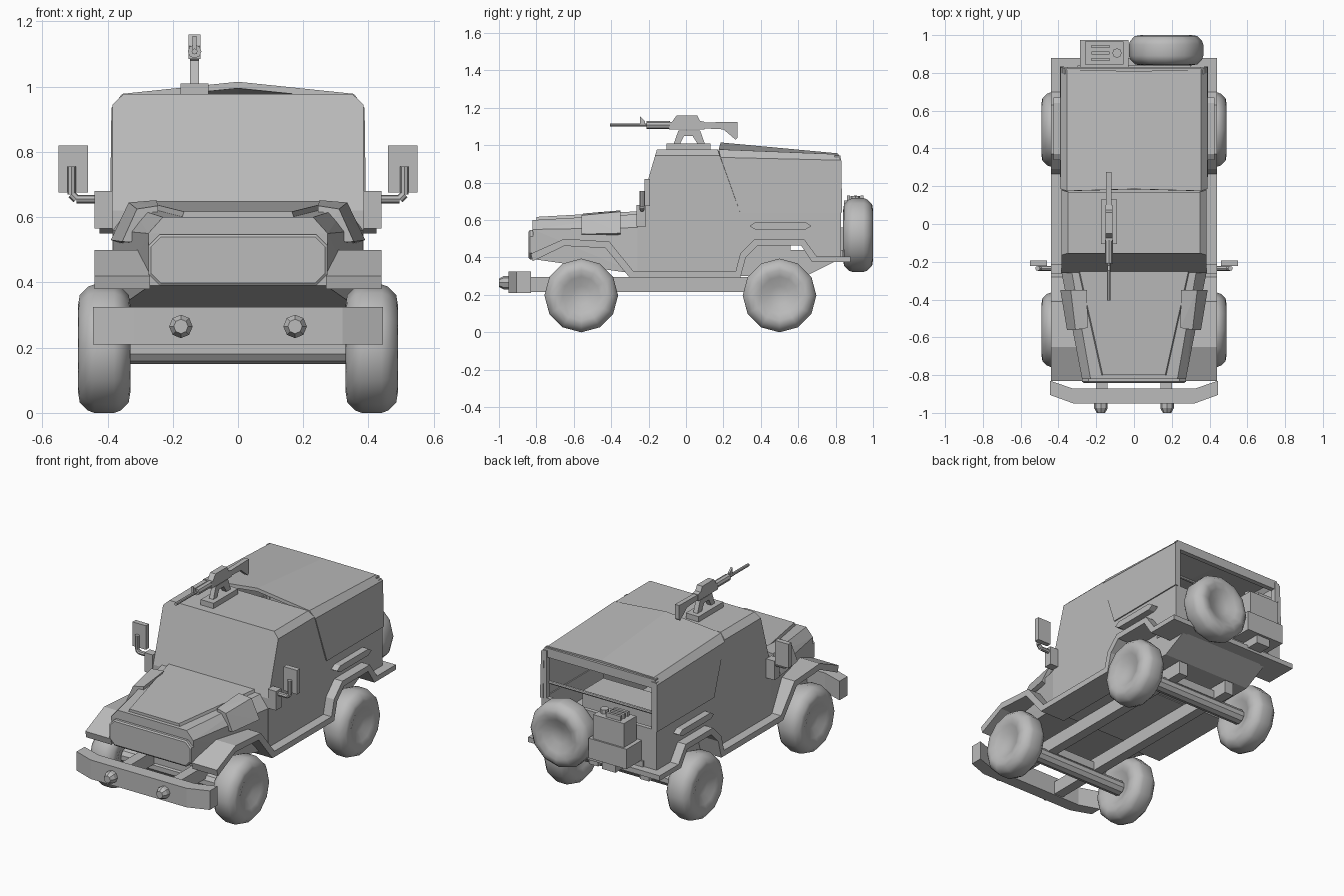
import bpy, bmesh, math
from mathutils import Vector, Matrix

cube = bpy.data.objects.get("Cube")
if cube:
    bpy.data.objects.remove(cube)

paint = bpy.data.materials.new("plain_grey")
paint.use_nodes = True
GREY = (0.5, 0.5, 0.5, 1)
paint.diffuse_color = GREY
paint.node_tree.nodes["Principled BSDF"].inputs["Base Color"].default_value = GREY


def finish(name, bm, smooth=False):
    bmesh.ops.recalc_face_normals(bm, faces=bm.faces)
    mesh = bpy.data.meshes.new(name)
    bm.to_mesh(mesh)
    bm.free()
    mesh.materials.append(paint)
    for p in mesh.polygons:
        p.use_smooth = smooth
    ob = bpy.data.objects.new(name, mesh)
    bpy.context.collection.objects.link(ob)
    return ob


def box(name, x, y, z):
    """Box from (low, high) ranges."""
    bm = bmesh.new()
    bmesh.ops.create_cube(bm, size=1)
    for v in bm.verts:
        v.co = [r[0] if c < 0 else r[1] for c, r in zip(v.co, (x, y, z))]
    return finish(name, bm)


def prism(name, points, lo, hi, axis="x"):
    """Extrude a flat outline along one axis."""
    place = {"x": lambda p, d: (d, p[0], p[1]),
             "y": lambda p, d: (p[0], d, p[1]),
             "z": lambda p, d: (p[0], p[1], d)}[axis]
    bm = bmesh.new()
    face = bm.faces.new([bm.verts.new(place(p, lo)) for p in points])
    new = bmesh.ops.extrude_face_region(bm, geom=[face])["geom"]
    shift = Vector(place((0, 0), hi - lo))
    bmesh.ops.translate(bm, vec=shift, verts=[g for g in new if isinstance(g, bmesh.types.BMVert)])
    return finish(name, bm)


def hull(name, points, mirrored=False, drop=None):
    """Convex solid, optionally with open sides."""
    if mirrored:
        points = points + [(-x, y, z) for x, y, z in points]
    bm = bmesh.new()
    for p in points:
        bm.verts.new(p)
    bmesh.ops.convex_hull(bm, input=bm.verts)
    bmesh.ops.dissolve_limit(bm, angle_limit=0.02, verts=bm.verts, edges=bm.edges)
    bm.normal_update()
    if drop:
        bmesh.ops.delete(bm, geom=[f for f in bm.faces if drop(f.normal)], context="FACES")
    return finish(name, bm)


def lathe(name, profile, centre, axis, steps=12, smooth=True):
    """Turn (along, radius) points about an axis."""
    bm = bmesh.new()
    verts = [bm.verts.new((r, 0, a)) for a, r in profile]
    edges = [bm.edges.new(pair) for pair in zip(verts, verts[1:])]
    bmesh.ops.spin(bm, geom=verts + edges, cent=(0, 0, 0), axis=(0, 0, 1),
                   angle=math.tau, steps=steps, use_duplicate=False)
    bmesh.ops.remove_doubles(bm, verts=bm.verts, dist=0.0005)
    turn = Vector((0, 0, 1)).rotation_difference(Vector(axis)).to_matrix().to_4x4()
    bmesh.ops.transform(bm, matrix=Matrix.Translation(centre) @ turn, verts=bm.verts)
    return finish(name, bm, smooth)


def rod(name, a, b, r, steps=8):
    d = Vector(b) - Vector(a)
    return lathe(name, [(0, 0), (0, r), (d.length, r), (d.length, 0)], a, d.normalized(), steps, False)


def shell(ob, thickness):
    mod = ob.modifiers.new("thickness", "SOLIDIFY")
    mod.thickness = thickness
    mod.offset = -1


# Cab: one tapered shell, open below and behind
shell(hull("cab", [(.385, -.26, .31), (.385, -.26, .62), (.385, -.165, .945), (.35, -.155, .978),
                   (.385, .18, .945), (.35, .17, .978), (.385, .29, .64), (.385, .29, .31)],
           True, lambda n: n.y > .5 or n.z < -.5), .015)

# Canopy: arched shell running from the slanted pillar to the open rear
bm = bmesh.new()
half = [(.392, .64, .29, .835, .64), (.388, .935, .185, .83, .92), (.355, .978, .175, .815, .952), (0, 1.015, .185, .81, .957)]
arch = half + [(-h[0], *h[1:]) for h in half[-2::-1]]
rows = [(bm.verts.new((x, y0, z0)), bm.verts.new((x, y1, z1))) for x, z0, y0, y1, z1 in arch]
for a, b in zip(rows, rows[1:]):
    bm.faces.new((a[0], a[1], b[1], b[0]))
canopy = finish("canopy", bm)
shell(canopy, .02)
box("rear_opening_header", (-.37, .37), (.795, .825), (.89, .945))
rod("rear_opening_bar", (-.37, .80, .73), (.37, .80, .73), .01)

# Rear tub, floor and tailgate
tub = [(.26, .31), (.30, .42), (.37, .49), (.63, .49), (.69, .40), (.83, .40), (.83, .645), (.27, .645)]
for s, side in ((1, "left"), (-1, "right")):
    prism("tub_side_" + side, tub, s * .365, s * .385)
    box("rear_opening_post_" + side, sorted((s * .35, s * .38)), (.80, .83), (.62, .93))
box("tailgate", (-.38, .38), (.805, .83), (.40, .645))
prism("rear_floor", [(.26, .30), (.64, .30), (.84, .40), (.84, .44), (.26, .44)], -.30, .30)
box("cab_floor", (-.38, .38), (-.26, .27), (.295, .32))
box("rear_plate", (-.44, .44), (.80, .88), (.375, .405))
box("rear_bench", (-.30, .30), (.36, .56), (.44, .60))

# Engine bay and raised bonnet panel
hull("engine_bay", [(.385, -.25, .31), (.385, -.25, .56), (.33, -.25, .632), (.27, -.81, .39),
                    (.275, -.82, .55), (.23, -.82, .60)], True)
hull("bonnet_panel", [(.30, -.24, .62), (.29, -.24, .648), (.175, -.80, .59), (.165, -.80, .617)], True)

# Grille: chamfered frame with a recessed centre
def octagon(w, low, high, c):
    q = [(w, low + c), (w, high - c), (w - c, high), (-w + c, high)]
    return q + [(-w, high - c), (-w, low + c), (-w + c, low), (w - c, low)]

bm = bmesh.new()
face = bm.faces.new([bm.verts.new((x, -.835, z)) for x, z in octagon(.275, .39, .547, .035)])
back = bmesh.ops.extrude_face_region(bm, geom=[face])["geom"]
bmesh.ops.translate(bm, vec=(0, .04, 0), verts=[g for g in back if isinstance(g, bmesh.types.BMVert)])
bm.normal_update()
front = min(bm.faces, key=lambda f: f.calc_center_median().y)
bmesh.ops.inset_region(bm, faces=[front], thickness=.009, depth=-.006)
finish("grille", bm)

# Wheel-arch and sill strip on both sides
top = [(-.83, .42), (-.65, .50), (-.41, .485), (-.28, .325), (.265, .325), (.29, .42), (.37, .50), (.63, .50), (.70, .405), (.84, .405)]
low = [(.84, .375), (.675, .375), (.615, .465), (.385, .465), (.32, .40), (.29, .29), (-.30, .29), (-.43, .45), (-.65, .462), (-.82, .38)]
for s, side in ((1, "left"), (-1, "right")):
    prism("fender_strip_" + side, top + low, s * .27, s * .44)
    # Bonnet side box
    hull("bonnet_box_" + side, [(s * x, y, z) for x, y, z in
         [(.25, -.35, .652), (.335, -.35, .645), (.39, -.35, .53), (.36, -.35, .52),
          (.245, -.55, .635), (.31, -.56, .625), (.355, -.56, .525), (.25, -.55, .52)]])
    # Side grab handle
    prism("side_handle_" + side, [(.34, .568), (.37, .588), (.64, .588), (.67, .568), (.64, .55), (.37, .55)],
          s * .38, s * .425)
    # Door mirror with bracket and bent arm
    box("mirror_bracket_" + side, sorted((s * .385, s * .44)), (-.265, -.215), (.565, .68))
    path = [(.41, -.235, .655), (.495, -.235, .655), (.51, -.235, .67), (.51, -.235, .755)]
    path = [(s * x, y, z) for x, y, z in path]
    for i, (a, b) in enumerate(zip(path, path[1:])):
        rod(f"mirror_arm_{side}_{i}", a, b, .013)
    box("mirror_" + side, sorted((s * .46, s * .55)), (-.222, -.192), (.675, .82))
    # Chassis rail, bumper mount and lamp
    box("chassis_rail_" + side, sorted((s * .14, s * .20)), (-.89, .64), (.215, .295))
    lathe("bumper_lamp_" + side, [(0, 0), (0, .036), (.025, .036), (.05, .022), (.05, 0)],
          (s * .175, -.95, .265), (0, -1, 0), 8, False)

# Bumper swept back at its ends
prism("front_bumper", [(-.445, -.905), (-.32, -.95), (.32, -.95), (.445, -.905), (.445, -.83),
                       (.32, -.872), (-.32, -.872), (-.445, -.83)], .21, .325, "z")

# Wheels, axles and spare
tyre = [(.04, 0), (.045, .05), (.068, .10), (.08, .135), (.075, .165), (.05, .19), (.03, .197)]
tyre = tyre + [(-a, r) for a, r in tyre[::-1]]
for y, end in ((-.56, "front"), (.50, "rear")):
    rod(end + "_axle", (-.36, y, .195), (.36, y, .195), .045, 10)
    box(end + "_axle_mount", (-.20, .20), (y - .04, y + .04), (.22, .27))
    for s, side in ((1, "left"), (-1, "right")):
        lathe(f"{end}_wheel_{side}", tyre, (s * .41, y, .197), (1, 0, 0))
lathe("spare_wheel", tyre, (.17, .92, .52), (0, 1, 0))

# Fuel can in a rear holder
box("can_holder", (-.285, -.03), (.83, .975), (.44, .56))
box("can_holder_foot", (-.20, -.11), (.83, .96), (.39, .45))
box("fuel_can", (-.26, -.055), (.845, .965), (.46, .705))
for y in (.87, .905, .94):
    box("can_handle", (-.225, -.13), (y - .008, y + .008), (.70, .732))
rod("can_cap", (-.09, .905, .70), (-.09, .905, .73), .025)

# Roof mount and its long fitting
X = -.133
box("roof_base", (X - .043, X + .043), (-.105, .13), (.97, 1.01))
def slab(name, pts, w):
    prism(name, pts, X - w, X + w)

slab("roof_bracket", [(-.065, 1.01), (-.03, 1.01), (-.01, 1.05), (.035, 1.05), (.06, 1.01), (.10, 1.01),
                      (.075, 1.08), (-.04, 1.08)], .014)
slab("roof_gun_body", [(-.09, 1.085), (.10, 1.085), (.10, 1.125), (.075, 1.13), (.06, 1.16), (-.05, 1.16), (-.075, 1.125), (-.09, 1.125)], .018)
slab("roof_gun_stock", [(.10, 1.09), (.20, 1.085), (.265, 1.03), (.275, 1.04), (.275, 1.125), (.10, 1.122)], .014)
slab("roof_gun_sight", [(-.245, 1.10), (-.22, 1.10), (-.22, 1.13), (-.245, 1.155)], .006)
rod("roof_gun_grip", (X, -.21, 1.108), (X, -.085, 1.108), .021)
rod("roof_gun_barrel", (X, -.405, 1.108), (X, -.20, 1.108), .009)
